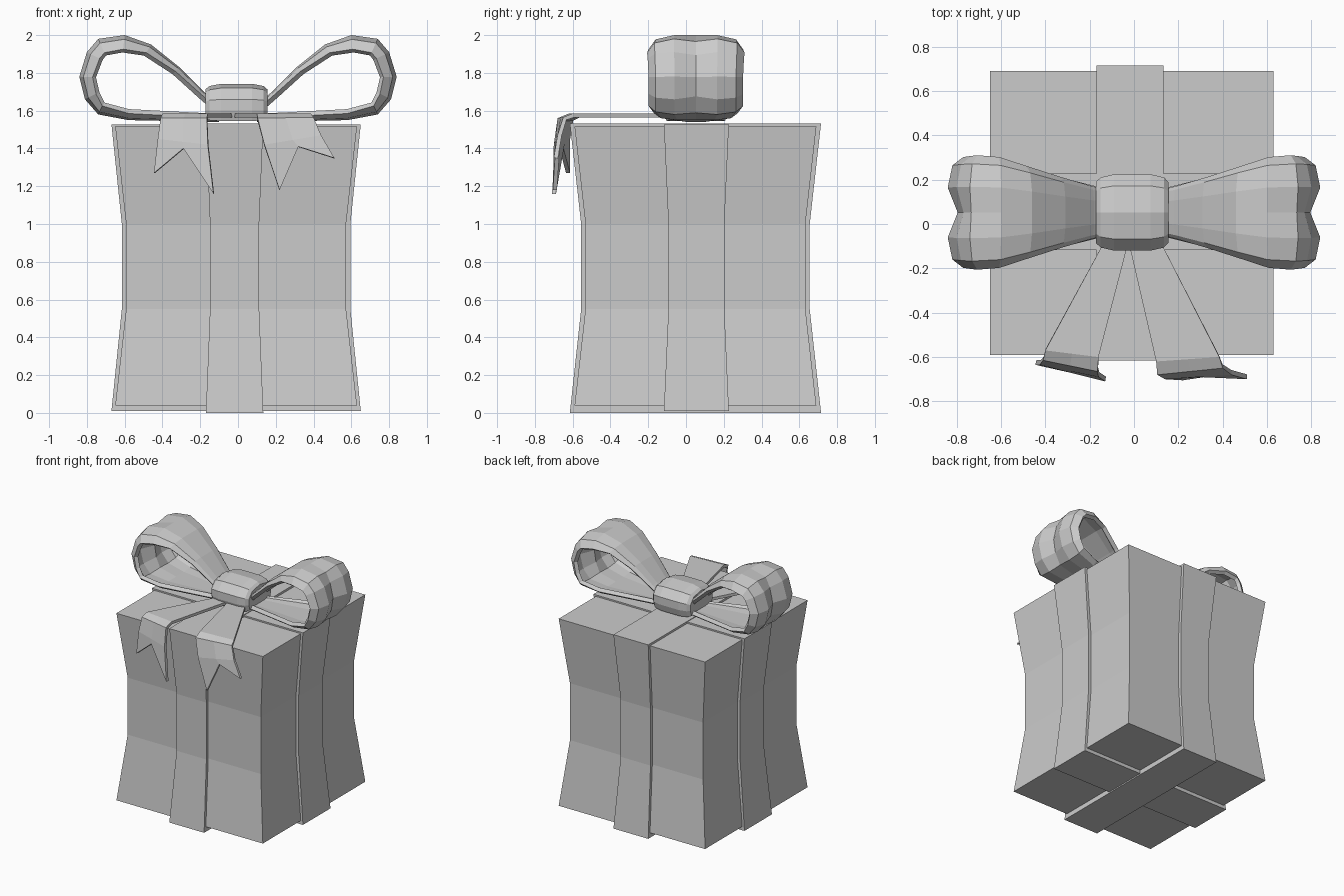
import bpy
from mathutils import Vector

old = bpy.data.objects.get("Cube")
if old:
    bpy.data.objects.remove(old, do_unlink=True)

GREY = (0.6, 0.6, 0.6, 1)
grey = bpy.data.materials.new("plain grey")
grey.use_nodes = True
grey.diffuse_color = GREY
grey.node_tree.nodes["Principled BSDF"].inputs["Base Color"].default_value = GREY


def add_part(name, verts, faces):
    mesh = bpy.data.meshes.new(name)
    mesh.from_pydata(verts, [], faces)
    mesh.materials.append(grey)
    obj = bpy.data.objects.new(name, mesh)
    bpy.context.collection.objects.link(obj)
    return obj


def loft(name, rings):
    """Closed rings joined in order, capped at both ends."""
    n = len(rings[0])
    faces = [tuple(reversed(range(n)))]
    for i in range(len(rings) - 1):
        for j in range(n):
            a, b = i * n + j, i * n + (j + 1) % n
            faces.append((a, b, b + n, a + n))
    faces.append(tuple(range((len(rings) - 1) * n, len(rings) * n)))
    return add_part(name, [p for ring in rings for p in ring], faces)


def sheet(name, rows, thickness):
    """Open grid of rows, thickened away from its outer side."""
    n = len(rows[0])
    faces = [(i * n + j, i * n + n + j, i * n + n + j + 1, i * n + j + 1)
             for i in range(len(rows) - 1) for j in range(n - 1)]
    obj = add_part(name, [p for row in rows for p in row], faces)
    mod = obj.modifiers.new("thickness", "SOLIDIFY")
    mod.thickness = thickness
    mod.offset = -1
    return obj


def waisted_block(name, cx, cy, end, waist, bottom, top):
    """Upright block whose half sizes narrow in the middle."""
    rings = []
    for z, (hx, hy) in ((bottom, end), (0.55, waist), (1.0, waist), (top, end)):
        rings.append([(cx + sx * hx, cy + sy * hy, z)
                      for sx, sy in ((-1, -1), (1, -1), (1, 1), (-1, 1))])
    return loft(name, rings)


# Box and the two crossing ribbon bands
waisted_block("box", -0.01, 0.05, (0.64, 0.64), (0.582, 0.582), 0.038, 1.516)
waisted_block("side_ribbon", -0.01, 0.055, (0.66, 0.172), (0.605, 0.148), 0.01, 1.528)
waisted_block("front_ribbon", -0.018, 0.05, (0.152, 0.665), (0.13, 0.605), 0.0, 1.533)

# Bow loop: x, z, half width, edge curl, centre groove
path = [
    (0.10, 1.63, 0.10, 0.02, 0), (0.18, 1.70, 0.12, 0.02, 0),
    (0.31, 1.83, 0.16, 0.03, 0), (0.46, 1.95, 0.21, 0.05, 0),
    (0.60, 2.00, 0.25, 0.075, 0), (0.74, 1.98, 0.258, 0.08, 0.015),
    (0.80, 1.91, 0.255, 0.075, 0.035), (0.84, 1.78, 0.25, 0.07, 0.045),
    (0.81, 1.66, 0.25, 0.065, 0.035), (0.74, 1.58, 0.25, 0.05, 0.01),
    (0.58, 1.55, 0.22, 0.035, 0), (0.10, 1.54, 0.10, 0.02, 0),
]
rows = []
for i, (x, z, half, curl, groove) in enumerate(path):
    before, after = path[max(i - 1, 0)], path[min(i + 1, len(path) - 1)]
    along = Vector((after[0] - before[0], 0, after[1] - before[1])).normalized()
    inward = Vector((along.z, 0, -along.x))
    across = ((-1, curl), (-0.85, curl * 0.3), (-0.45, 0), (0, groove),
              (0.45, 0), (0.85, curl * 0.3), (1, curl))
    rows.append([Vector((x, 0.052 + t * half, z)) + inward * d for t, d in across])
loops = sheet("bow_loops", rows, 0.03)
loops.modifiers.new("other_side", "MIRROR")

# Knot wrapped round the middle of the bow
outline = [(-0.155, 1.545), (-0.172, 1.60), (-0.172, 1.66), (-0.12, 1.72), (0, 1.742),
           (0.12, 1.72), (0.172, 1.66), (0.172, 1.60), (0.155, 1.545)]
loft("knot", [[(x, 0.052 + y * s, 1.6 + (z - 1.6) * s) for y, z in outline]
              for x, s in ((-0.172, 0.8), (-0.15, 0.92), (-0.09, 1),
                           (0.075, 1), (0.135, 0.92), (0.155, 0.8))])


# Ribbon tails draped over the front edge, with notched ends
def tail(name, edges, notch):
    rows = []
    for a, b in edges:
        a, b = Vector(a), Vector(b)
        rows.append([a, (a + b) / 2, b])
    rows[-1][1] = Vector(notch)
    return sheet(name, rows, 0.022)


tail("left_tail", [
    ((-0.02, -0.10, 1.585), (0.13, -0.10, 1.585)),
    ((0.10, -0.62, 1.585), (0.385, -0.60, 1.585)),
    ((0.105, -0.68, 1.56), (0.40, -0.65, 1.565)),
    ((0.14, -0.70, 1.42), (0.44, -0.68, 1.47)),
    ((0.22, -0.705, 1.18), (0.51, -0.70, 1.35)),
], (0.32, -0.69, 1.41))
tail("right_tail", [
    ((-0.145, -0.10, 1.585), (-0.03, -0.10, 1.585)),
    ((-0.40, -0.57, 1.585), (-0.16, -0.60, 1.585)),
    ((-0.41, -0.615, 1.56), (-0.165, -0.665, 1.56)),
    ((-0.425, -0.635, 1.45), (-0.16, -0.69, 1.42)),
    ((-0.445, -0.635, 1.27), (-0.13, -0.71, 1.16)),
], (-0.29, -0.67, 1.40))
